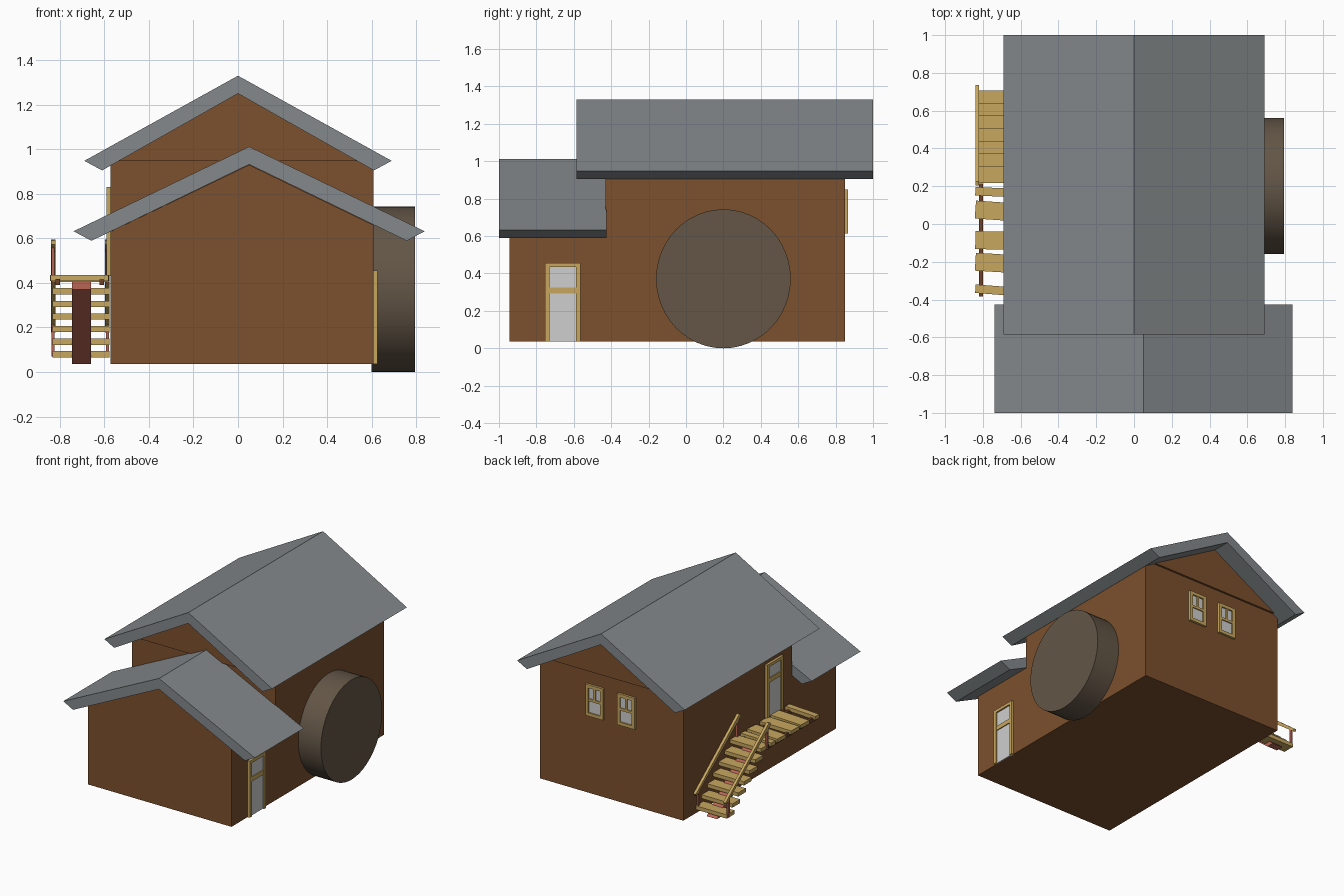
import bpy, bmesh, math, random
from mathutils import Matrix

if "Cube" in bpy.data.objects:
    bpy.data.objects.remove(bpy.data.objects["Cube"])

random.seed(4)


def material(name, rgb):
    m = bpy.data.materials.new(name)
    m.diffuse_color = (*rgb, 1)
    m.use_nodes = True
    m.node_tree.nodes["Principled BSDF"].inputs["Base Color"].default_value = m.diffuse_color
    return m


WALL = material("wall_brown", (0.20, 0.080, 0.027))
ROOF = material("roof_grey", (0.23, 0.25, 0.26))
WOOD = material("light_wood", (0.58, 0.39, 0.115))
GLASS = material("glass_grey", (0.62, 0.62, 0.62))
WHEEL = material("wheel_brown", (0.125, 0.092, 0.062))
RED = material("red_wood", (0.48, 0.13, 0.09))
BEAM = material("dark_wood", (0.15, 0.055, 0.022))


def finish(name, bm, mat):
    bmesh.ops.recalc_face_normals(bm, faces=bm.faces)
    me = bpy.data.meshes.new(name)
    bm.to_mesh(me)
    bm.free()
    me.materials.append(mat)
    ob = bpy.data.objects.new(name, me)
    bpy.context.scene.collection.objects.link(ob)
    return ob


def box(name, x, y, z, mat, turn=0):
    """Box from (min, max) ranges, optionally turned about its own z axis."""
    bm = bmesh.new()
    mid = [(a + b) / 2 for a, b in (x, y, z)]
    size = [abs(b - a) for a, b in (x, y, z)]
    bmesh.ops.create_cube(bm, size=1, matrix=Matrix.Translation(mid)
                          @ Matrix.Rotation(turn, 4, 'Z') @ Matrix.Diagonal((*size, 1)))
    return finish(name, bm, mat)


def prism(name, profile, lo, hi, mat, axis='y'):
    """Extrude a profile: (x, z) along y, or (y, z) along x."""
    bm = bmesh.new()
    place = (lambda p, t: (p[0], t, p[1])) if axis == 'y' else (lambda p, t: (t, p[0], p[1]))
    a = [bm.verts.new(place(p, lo)) for p in profile]
    b = [bm.verts.new(place(p, hi)) for p in profile]
    bm.faces.new(a)
    bm.faces.new(b[::-1])
    n = len(profile)
    for i in range(n):
        bm.faces.new((a[i], a[(i + 1) % n], b[(i + 1) % n], b[i]))
    return finish(name, bm, mat)


# House walls: tall main block and lower front block
L, R, BASE = -0.573, 0.608, 0.036
prism("main_walls", [(L, BASE), (R, BASE), (R, 0.907), (0, 1.25), (L, 0.927)],
      -0.43, 0.85, WALL)
prism("front_walls", [(L, BASE), (R, BASE), (R, 0.66), (0.05, 0.93), (L, 0.63)],
      -0.945, -0.43, WALL)
for name, y in (("front_gable", -0.445), ("back_gable", 0.85)):
    prism(name, [(-0.535, 0.948), (0.535, 0.948), (0, 1.25)], y, y + 0.015, WALL)


# Roofs: chevron slabs with square-cut eaves
def roof(name, cx, top, half, eave, y0, y1):
    right = [(half, eave), (half - 0.08, eave - 0.043)]
    pts = [(cx, top)] + [(cx + x, z) for x, z in right] + [(cx, top - 0.08)]
    pts += [(cx - x, z) for x, z in right[::-1]]
    prism(name, pts, y0, y1, ROOF)


roof("main_roof", 0, 1.33, 0.69, 0.948, -0.585, 1.0)
roof("front_roof", 0.05, 1.012, 0.788, 0.632, -1.0, -0.425)

# Big wheel on the right wall
bm = bmesh.new()
bmesh.ops.create_cone(bm, cap_ends=True, segments=48, radius1=1, radius2=1, depth=0.195,
                      matrix=Matrix.Translation((0.6975, 0.2, 0.3715))
                      @ Matrix.Diagonal((1, 0.36, 0.3715, 1))
                      @ Matrix.Rotation(math.pi / 2, 4, 'Y'))
wheel = finish("wheel", bm, WHEEL)
bpy.context.view_layer.objects.active = wheel
wheel.select_set(True)
bpy.ops.object.shade_smooth_by_angle()


# Doors: side = +1 for the right wall, -1 for the left wall
def door(name, side, y0, z0, height):
    wall = R if side > 0 else L
    y1, z1 = y0 + 0.192, z0 + height

    def part(label, y, z, depth, mat):
        xs = sorted((wall - side * 0.01, wall + side * depth))
        box(name + label, xs, y, z, mat)
    part("_panel", (y0 + 0.01, y1 - 0.01), (z0, z1 - 0.01), 0.007, GLASS)
    part("_stile_a", (y0, y0 + 0.024), (z0, z1), 0.018, WOOD)
    part("_stile_b", (y1 - 0.024, y1), (z0, z1), 0.018, WOOD)
    part("_lintel", (y0, y1), (z1 - 0.022, z1), 0.018, WOOD)
    part("_rail", (y0 + 0.02, y1 - 0.02), (z0 + 0.257, z0 + 0.29), 0.014, WOOD)


door("right_door", 1, -0.755, BASE, 0.42)
door("left_door", -1, -0.305, 0.43, 0.40)

# Two back windows with a cross rail and an upper mullion
for i, cx in enumerate((0.15, -0.11)):
    n, w, z0, z1 = f"window_{i + 1}", 0.072, 0.615, 0.848
    box(n + "_glass", (cx - 0.06, cx + 0.06), (0.84, 0.856), (z0 + 0.01, z1 - 0.01), GLASS)
    for s in (-1, 1):
        box(f"{n}_stile_{s}", sorted((cx + s * w, cx + s * (w - 0.024))),
            (0.84, 0.867), (z0, z1), WOOD)
    for k, z in enumerate((z0, z1 - 0.024)):
        box(f"{n}_sill_{k}", (cx - w, cx + w), (0.84, 0.867), (z, z + 0.024), WOOD)
    box(n + "_rail", (cx - 0.06, cx + 0.06), (0.84, 0.864), (0.725, 0.743), WOOD)
    box(n + "_mullion", (cx - 0.009, cx + 0.009), (0.84, 0.864), (0.735, z1 - 0.01), WOOD)

# Landing: uneven planks on two beams
for i, (y0, y1) in enumerate(((0.145, 0.19), (0.02, 0.115), (-0.135, -0.04),
                              (-0.255, -0.16), (-0.375, -0.33))):
    box(f"landing_plank_{i + 1}", (-0.84, -0.58), (y0, y1), (0.408, 0.436), WOOD,
        math.radians(random.uniform(-5, 5)))
for i, x in enumerate((-0.81, -0.612)):
    box(f"landing_beam_{i + 1}", (x - 0.01, x + 0.01), (-0.385, 0.215), (0.39, 0.418), BEAM)

# Stair: seven treads on a sloping stringer
for i in range(7):
    y, z = 0.663 - 0.067 * i, 0.08 + 0.0565 * i
    box(f"tread_{i + 1}", (-0.832, -0.577), (y - 0.045, y + 0.045), (z - 0.014, z + 0.014), WOOD)
prism("stringer", [(0.23, 0.405), (0.23, 0.37), (0.64, 0.036), (0.70, 0.036), (0.26, 0.405)],
      -0.745, -0.66, RED, 'x')

# Handrails and their posts on both sides of the stair
for side, x in (("outer", -0.83), ("inner", -0.586)):
    prism(side + "_handrail", [(0.205, 0.59), (0.225, 0.595), (0.735, 0.195),
                               (0.725, 0.178), (0.205, 0.572)], x - 0.01, x + 0.01, WOOD, 'x')
    for label, y, z0, z1 in (("lower", 0.69, 0.07, 0.215), ("upper", 0.235, 0.40, 0.575)):
        box(f"{side}_{label}_post", (x - 0.007, x + 0.007), (y - 0.009, y + 0.009), (z0, z1), RED)
